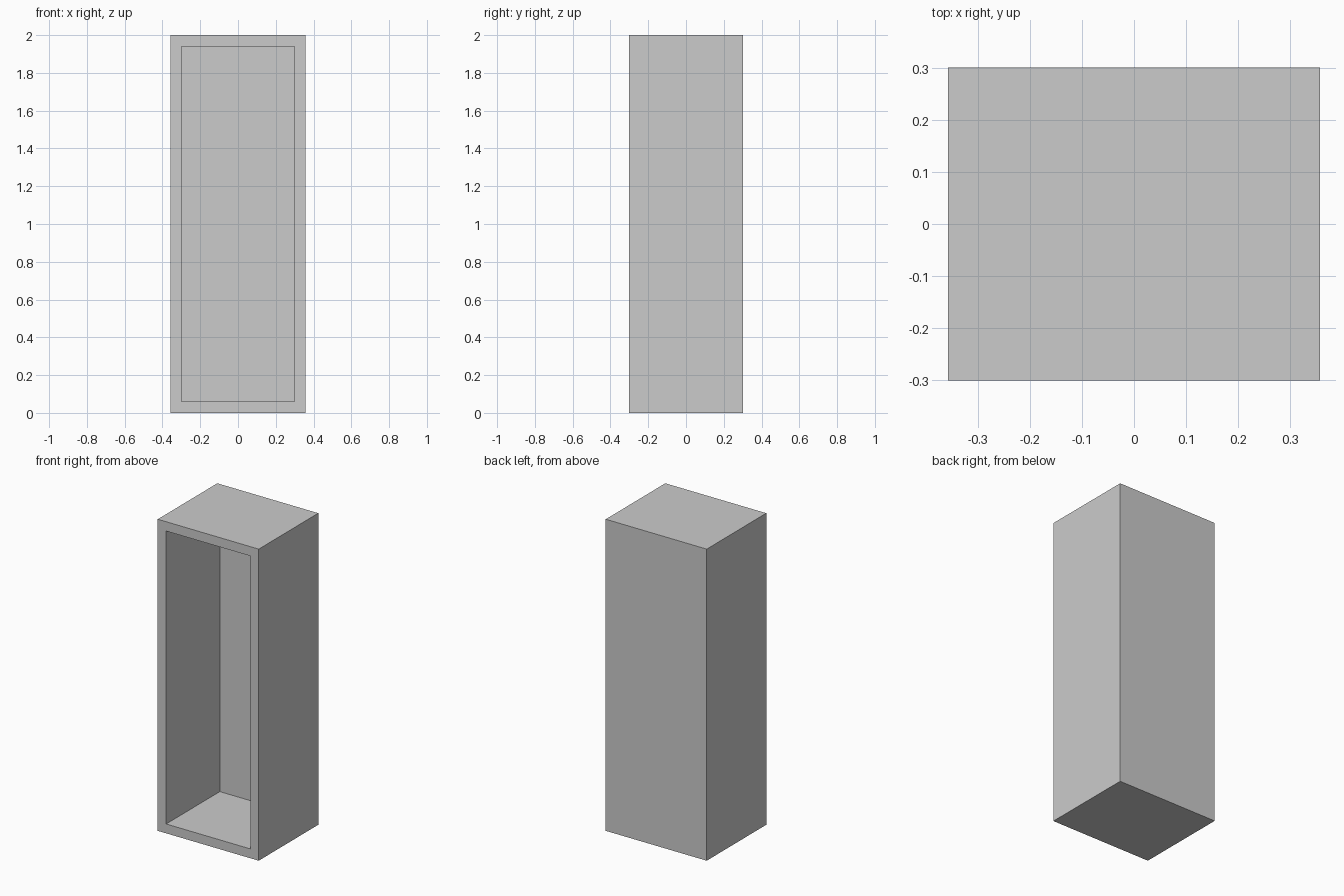
import bpy, bmesh
from mathutils import Vector

if "Cube" in bpy.data.objects:
    bpy.data.objects.remove(bpy.data.objects["Cube"])

WIDTH, DEPTH, HEIGHT, WALL = 0.717, 0.604, 2.0, 0.06

# Outer case, standing on the ground
bm = bmesh.new()
bmesh.ops.create_cube(bm, size=1)
bmesh.ops.scale(bm, vec=(WIDTH, DEPTH, HEIGHT), verts=bm.verts)
bmesh.ops.translate(bm, vec=(0, 0, HEIGHT / 2), verts=bm.verts)

# Front opening: inset the front face into a frame, then push it back
bm.faces.ensure_lookup_table()
bm.normal_update()
front = min(bm.faces, key=lambda f: f.normal.y)
bmesh.ops.inset_region(bm, faces=[front], thickness=WALL, use_even_offset=True)
back = bmesh.ops.extrude_discrete_faces(bm, faces=[front])["faces"][0]
bmesh.ops.translate(bm, vec=Vector((0, DEPTH - WALL, 0)), verts=back.verts)
bmesh.ops.recalc_face_normals(bm, faces=bm.faces)

mesh = bpy.data.meshes.new("cabinet_shell")
bm.to_mesh(mesh)
bm.free()
bpy.context.collection.objects.link(bpy.data.objects.new("cabinet_shell", mesh))
